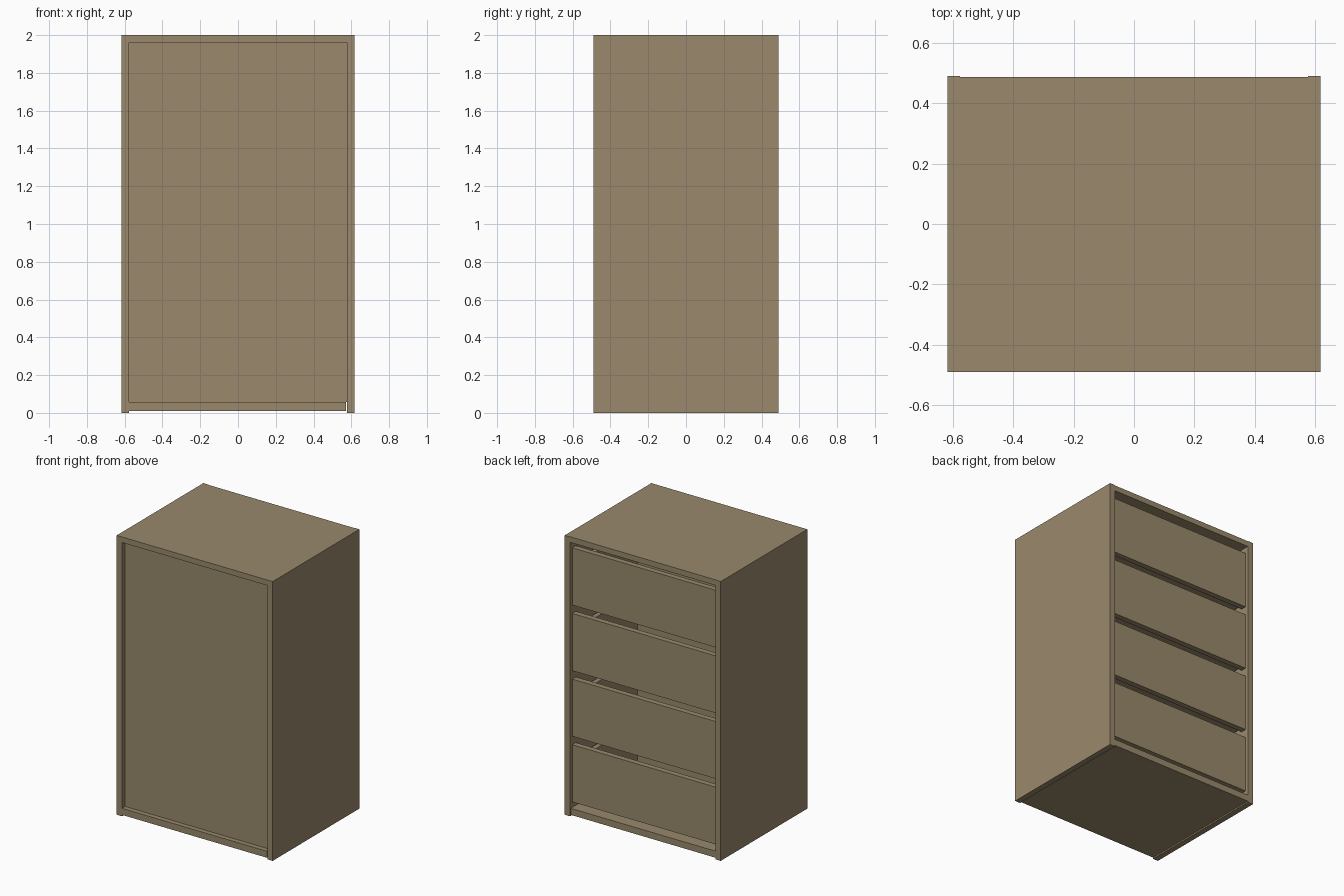
import bpy

cube = bpy.data.objects.get("Cube")
if cube:
    bpy.data.objects.remove(cube, do_unlink=True)

wood = bpy.data.materials.new("brown_wood")
wood.use_nodes = True
COLOUR = (0.32, 0.25, 0.15, 1)
wood.diffuse_color = COLOUR
wood.node_tree.nodes["Principled BSDF"].inputs["Base Color"].default_value = COLOUR


def board(name, x, y, z):
    """Flat board given its (min, max) range on each axis."""
    ranges = (x, y, z)
    bpy.ops.mesh.primitive_cube_add(size=1, location=[(a + b) / 2 for a, b in ranges])
    ob = bpy.context.object
    ob.name = name
    ob.scale = [b - a for a, b in ranges]
    bpy.ops.object.transform_apply(location=False, rotation=False, scale=True)
    ob.data.materials.append(wood)
    return ob


def mirrored_pair(name, x, y, z):
    board("left_" + name, x, y, z)
    board("right_" + name, (-x[1], -x[0]), y, z)


W, D, H = 0.618, 0.49, 2.0   # half width, half depth, height
IN = 0.576                   # inner half width

# Carcass
mirrored_pair("side_panel", (IN, W), (-D, D), (0, H))
board("top_panel", (-IN, IN), (-D, D - 0.003), (1.96, H))
board("bottom_panel", (-IN, IN - 0.004), (-D, D - 0.003), (0.01, 0.057))
board("recessed_panel", (-IN, IN), (-0.455, -0.43), (0.057, 1.96))

# Four drawers opening towards +y, each an open box behind a taller face
FACE_Y = D - 0.022
BACK_Y = -0.24
for i in range(4):
    z = 0.095 + 0.47 * i
    n = f"drawer_{i + 1}_"
    board(n + "face", (-0.573, 0.573), (FACE_Y - 0.04, FACE_Y), (z, z + 0.41))
    box_z = (z + 0.02, z + 0.315)
    mirrored_pair(n + "side", (0.53, 0.565), (BACK_Y, FACE_Y - 0.04), box_z)
    board(n + "back", (-0.53, 0.53), (BACK_Y, BACK_Y + 0.03), box_z)
    board(n + "base", (-0.53, 0.53), (BACK_Y + 0.03, FACE_Y - 0.04),
          (z + 0.02, z + 0.04))
